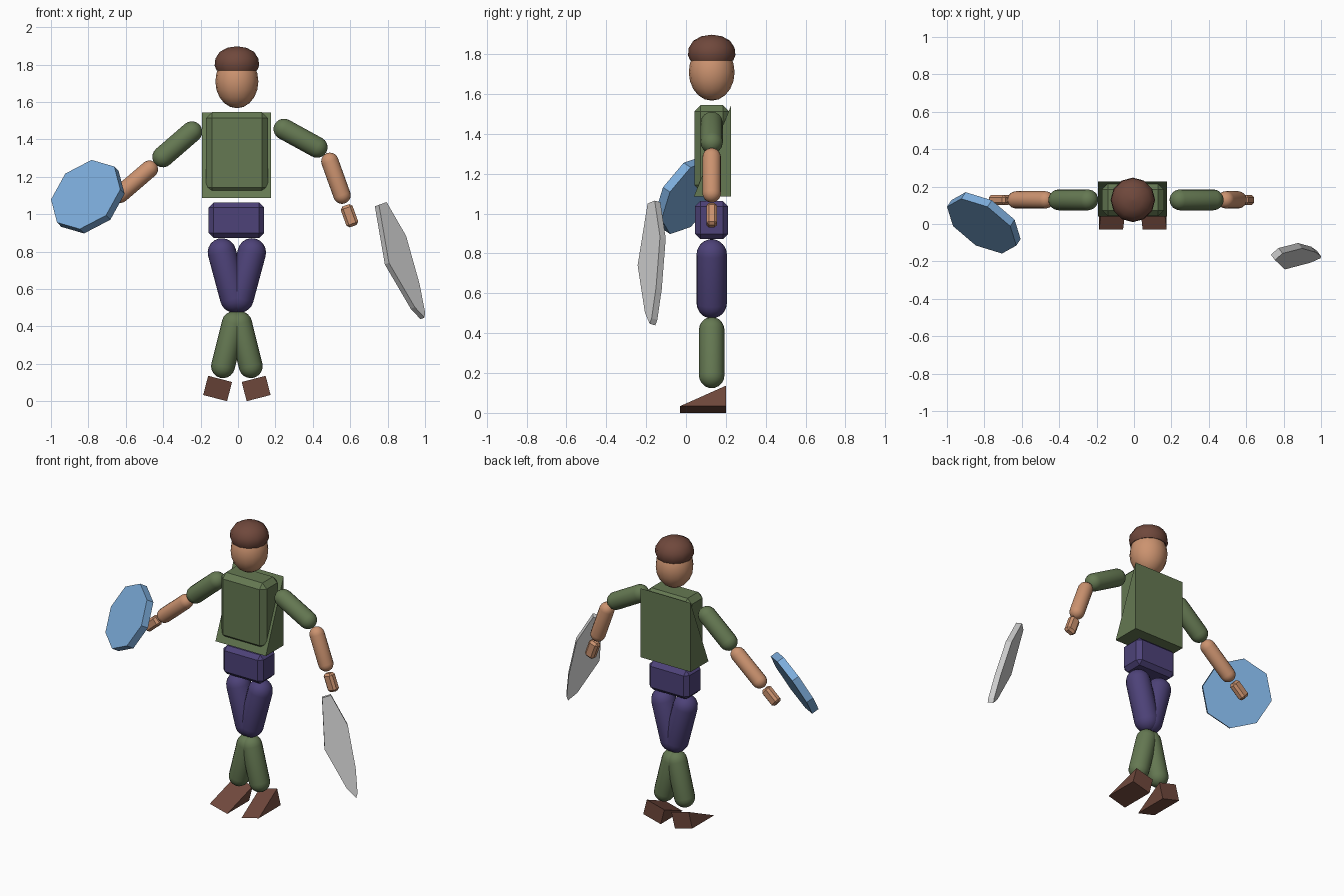
import bpy, bmesh
from math import sin, cos, pi, radians
from mathutils import Vector, Matrix

if "Cube" in bpy.data.objects:
    bpy.data.objects.remove(bpy.data.objects["Cube"])

CX, CY = -0.006, 0.129   # body centre line


def mat(name, rgb):
    m = bpy.data.materials.new(name)
    m.diffuse_color = (*rgb, 1)
    m.use_nodes = True
    m.node_tree.nodes["Principled BSDF"].inputs["Base Color"].default_value = m.diffuse_color
    return m


SKIN = mat("skin", (0.60, 0.29, 0.16))
GREEN = mat("green_cloth", (0.13, 0.19, 0.085))
PURPLE = mat("purple_cloth", (0.075, 0.055, 0.19))
BROWN = mat("brown_leather", (0.16, 0.065, 0.045))
BLUE = mat("blue_paint", (0.20, 0.41, 0.70))


def finish(name, bm, material=None, matrix=None, smooth=None):
    if matrix:
        bmesh.ops.transform(bm, matrix=matrix, verts=bm.verts)
    bmesh.ops.recalc_face_normals(bm, faces=bm.faces)
    me = bpy.data.meshes.new(name)
    bm.to_mesh(me)
    bm.free()
    ob = bpy.data.objects.new(name, me)
    bpy.context.collection.objects.link(ob)
    if material:
        me.materials.append(material)
    if smooth:
        bpy.ops.object.select_all(action='DESELECT')
        ob.select_set(True)
        bpy.context.view_layer.objects.active = ob
        bpy.ops.object.shade_smooth_by_angle(angle=radians(smooth))
    return ob


def frame(x, y, z, origin):
    m = Matrix((x, y, z)).transposed().to_4x4()
    m.translation = origin
    return m


def along(p, q):
    """Frame at p with local z towards q and local y along the world y."""
    z = (Vector(q) - Vector(p)).normalized()
    y = Vector((0, 1, 0))
    return frame(y.cross(z), y, z, p)


def lathe(name, profile, segs, material, matrix, smooth):
    bm = bmesh.new()
    rings = [[bm.verts.new((r * cos(2 * pi * i / segs), r * sin(2 * pi * i / segs), z))
              for i in range(segs)] for r, z in profile]
    for a, b in zip(rings, rings[1:]):
        for i in range(segs):
            j = (i + 1) % segs
            bm.faces.new((a[i], a[j], b[j], b[i]))
    bm.faces.new(rings[0])
    bm.faces.new(rings[-1])
    bmesh.ops.remove_doubles(bm, verts=bm.verts, dist=1e-5)
    return finish(name, bm, material, matrix, smooth)


def capsule(name, p, q, r, material):
    p, q = (Vector((v[0], CY, v[1])) for v in (p, q))
    length = (q - p).length
    cap = [(r * sin(k * pi / 10), r * cos(k * pi / 10)) for k in range(1, 6)]
    prof = ([(1e-3, -r)] + [(a, -b) for a, b in cap]
            + [(a, length + b) for a, b in reversed(cap)] + [(1e-3, length + r)])
    return lathe(name, prof, 16, material, along(p, q), 40)


def block(name, size, material, matrix, bevel):
    bm = bmesh.new()
    bmesh.ops.create_cube(bm, size=1)
    bmesh.ops.scale(bm, vec=size, verts=bm.verts)
    bmesh.ops.bevel(bm, geom=bm.edges[:], offset=bevel, segments=1, affect='EDGES')
    return finish(name, bm, material, matrix)


def prism(name, outline, depth, material, matrix):
    """Extrude a 2D outline along local z, centred."""
    bm = bmesh.new()
    lo, hi = ([bm.verts.new((x, y, s * depth / 2)) for x, y in outline] for s in (-1, 1))
    n = len(outline)
    bm.faces.new(lo)
    bm.faces.new(hi)
    for i in range(n):
        j = (i + 1) % n
        bm.faces.new((lo[i], lo[j], hi[j], hi[i]))
    return finish(name, bm, material, matrix)


def wedge(name, w, d, h, material, matrix):
    """Ramp rising towards the back (+y)."""
    tri = [(-d / 2, -h / 2), (d / 2, -h / 2), (d / 2, h / 2)]
    axes = frame(Vector((0, 1, 0)), Vector((0, 0, 1)), Vector((1, 0, 0)), (0, 0, 0))
    return prism(name, tri, w, material, matrix @ axes)


T = Matrix.Translation

# Head and cap
lathe("head", [(max(0.115 * sin(k * pi / 10), 1e-3), -0.143 * cos(k * pi / 10)) for k in range(11)],
      16, SKIN, T((CX, CY, 1.71)), 40)
lathe("cap", [(0.108, 1.768), (0.119, 1.795), (0.115, 1.832), (0.092, 1.868), (0.052, 1.89), (1e-3, 1.898)],
      12, BROWN, T((CX, CY, 0)), 40)

# Torso, flared cape and hips
block("torso", (0.332, 0.175, 0.435), GREEN, T((CX, CY, 1.328)), 0.032)
wedge("cape", 0.37, 0.187, 0.458, GREEN, T((CX - 0.002, 0.133, 1.315)))
block("hips", (0.295, 0.166, 0.19), PURPLE, T((CX - 0.003, CY, 0.968)), 0.026)

# Legs and feet
for side, s in (("right", -1), ("left", 1)):
    capsule(side + "_thigh", (CX + s * 0.080, 0.796), (CX + s * 0.014, 0.550), 0.076, PURPLE)
    capsule(side + "_shin", (CX + s * 0.017, 0.417), (CX + s * 0.074, 0.188), 0.064, GREEN)
    wedge(side + "_foot", 0.132, 0.23, 0.106, BROWN,
          T((CX + s * 0.103, 0.085, 0.0685)) @ Matrix.Rotation(radians(-14.5 * s), 4, 'Y'))

# Arms: shoulder, elbow, forearm start and end, hand centre
arms = {"right": ((-0.247, 1.441), (-0.402, 1.307), (-0.474, 1.241), (-0.630, 1.107), (-0.718, 1.031)),
        "left": ((0.246, 1.455), (0.423, 1.358), (0.491, 1.283), (0.556, 1.102), (0.596, 0.992))}
for side, (a, b, c, d, e) in arms.items():
    capsule(side + "_upper_arm", a, b, 0.056, GREEN)
    capsule(side + "_forearm", c, d, 0.0465, SKIN)
    hand = along((d[0], CY, d[1]), (e[0], CY, e[1]))
    hand.translation = (e[0], CY, e[1])
    block(side + "_hand", (0.067, 0.054, 0.118), SKIN, hand, 0.014)

# Octagonal shield
n = Vector((-0.48, -0.73, 0.49)).normalized()
u = Vector((0.72, 0, 0.70))
u = (u - n * u.dot(n)).normalized()
prism("shield", [(0.214 * cos(k * pi / 4), 0.214 * sin(k * pi / 4)) for k in range(8)],
      0.048, BLUE, frame(u, n.cross(u), n, (-0.803, 0.006, 1.094)))

# Blade
a = Vector((0.348, -0.008, -0.937)).normalized()
w = Vector((0.73, 0.635, 0.26))
w = (w - a * w.dot(a)).normalized()
n = a.cross(w)
prism("blade", [(0, -0.028), (0, 0.028), (0.206, 0.073), (0.47, 0.045), (0.625, 0.012),
                (0.65, -0.004), (0.58, -0.042), (0.31, -0.103)],
      0.037, None, frame(a, w, n, Vector((0.774, -0.175, 1.058)) - n * 0.0185))
